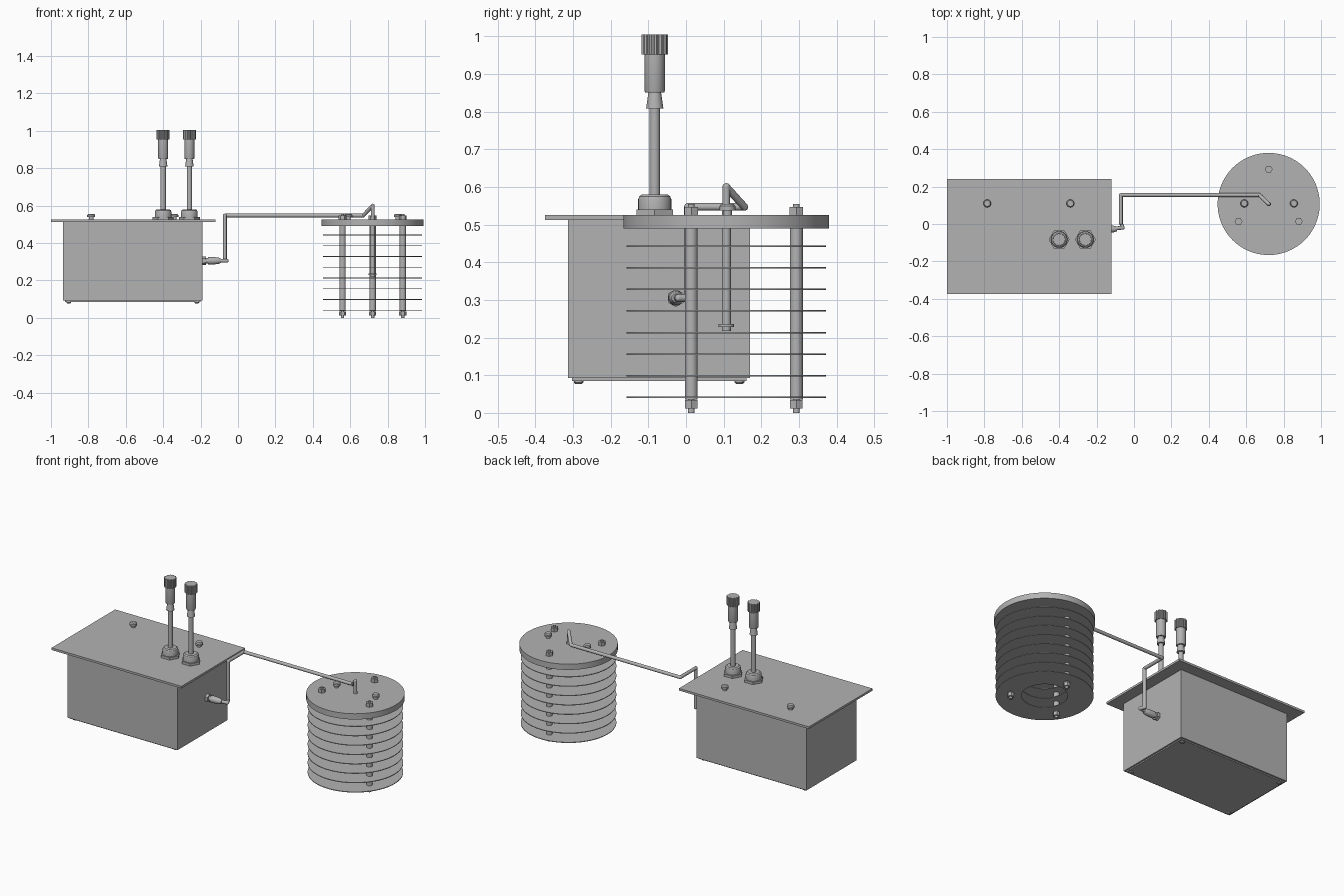
import bpy, bmesh, math
from mathutils import Vector

cube = bpy.data.objects.get("Cube")
if cube:
    bpy.data.objects.remove(cube, do_unlink=True)

metal = bpy.data.materials.new("plain grey")
metal.use_nodes = True
GREY = (0.45, 0.45, 0.45, 1)
metal.diffuse_color = GREY
metal.node_tree.nodes["Principled BSDF"].inputs["Base Color"].default_value = GREY
parts = []


def finish(name, bm):
    bmesh.ops.recalc_face_normals(bm, faces=bm.faces)
    mesh = bpy.data.meshes.new(name)
    bm.to_mesh(mesh)
    bm.free()
    mesh.materials.append(metal)
    obj = bpy.data.objects.new(name, mesh)
    bpy.context.collection.objects.link(obj)
    parts.append(obj)
    return obj


def box(name, x0, x1, y0, y1, z0, z1):
    bm = bmesh.new()
    bmesh.ops.create_cube(bm, size=1)
    for v in bm.verts:
        v.co = ((x0 + x1) / 2 + v.co.x * (x1 - x0),
                (y0 + y1) / 2 + v.co.y * (y1 - y0),
                (z0 + z1) / 2 + v.co.z * (z1 - z0))
    return finish(name, bm)


def turned(name, profile, at=(0, 0, 0), sides=24, axis=(0, 0, 1), ring=False, ridge=0):
    """Spin (radius, height) points round an axis; ridge cuts alternate grooves."""
    bm = bmesh.new()
    turn = Vector((0, 0, 1)).rotation_difference(Vector(axis))
    loops = []
    for r, h in profile:
        loop = []
        for i in range(sides):
            a = math.tau * i / sides
            rr = r - ridge * (i // 2 % 2)
            loop.append(bm.verts.new(Vector(at) + turn @ Vector((rr * math.cos(a), rr * math.sin(a), h))))
        loops.append(loop)
    pairs = list(zip(loops, loops[1:]))
    if ring:
        pairs.append((loops[-1], loops[0]))
    else:
        bm.faces.new(loops[0])
        bm.faces.new(loops[-1])
    for a, b in pairs:
        for i in range(sides):
            j = (i + 1) % sides
            bm.faces.new((a[i], a[j], b[j], b[i]))
    return finish(name, bm)


def rod(name, x, y, z0, z1, r, sides=24):
    return turned(name, [(r, z0), (r, z1)], (x, y, 0), sides)


def pipe(name, points, r):
    points = [Vector(p) for p in points]
    for a, b in zip(points, points[1:]):
        turned(name, [(r, 0), (r, (b - a).length)], a, 16, (b - a).normalized())
    for p in points[1:-1]:
        bm = bmesh.new()
        bmesh.ops.create_uvsphere(bm, u_segments=16, v_segments=10, radius=r)
        bmesh.ops.translate(bm, verts=bm.verts, vec=p)
        finish(name + "_elbow", bm)


# Housing with lid and bottom cover
TOP = 0.525
box("housing_lid", -1, -0.12, -0.375, 0.24, 0.512, TOP)
box("housing_body", -0.935, -0.19, -0.313, 0.17, 0.092, 0.512)
box("bottom_cover", -0.925, -0.2, -0.303, 0.16, 0.085, 0.092)
for x in (-0.905, -0.22):
    for y in (-0.285, 0.142):
        turned("cover_screw", [(0.009, 0.077), (0.013, 0.081), (0.013, 0.087)], (x, y, 0), 16)

# Round-headed screws on both lids
for x in (-0.785, -0.34, 0.59, 0.855):
    turned("lid_screw", [(0.012, TOP), (0.012, 0.538), (0.021, 0.538), (0.021, 0.549), (0.016, 0.555)],
           (x, 0.11, 0), 20)

# Two cable glands with upright connectors
for x in (-0.4, -0.26):
    at = (x, -0.083, 0)
    turned("gland_nut", [(0.056, TOP), (0.056, 0.54)], at, 6)
    turned("gland_dome", [(0.044, 0.54), (0.044, 0.567), (0.041, 0.575), (0.034, 0.58)], at, 32)
    rod("connector_cable", x, -0.083, 0.58, 0.81, 0.014)
    turned("connector_sleeve", [(0.023, 0.808), (0.017, 0.85)], at)
    turned("connector_body", [(0.025, 0.85), (0.027, 0.855), (0.027, 0.952)], at)
    turned("connector_knob", [(0.035, 0.952), (0.035, 1.005)], at, 48, ridge=0.004)

# Side fitting and the bent pipe
FIT = (-0.19, -0.027, 0.305)
turned("fitting_nut", [(0.024, 0), (0.024, 0.018)], FIT, 6, (1, 0, 0))
turned("fitting_collar", [(0.014, 0.018), (0.014, 0.03), (0.02, 0.03), (0.02, 0.06),
                          (0.017, 0.085), (0.011, 0.1)], FIT, 20, (1, 0, 0))
CX, CY = 0.72, 0.107
pipe("feed_pipe", [(-0.12, -0.025, 0.305), (-0.06, -0.02, 0.305), (-0.07, 0.005, 0.305),
                   (-0.07, 0.005, 0.547), (-0.07, 0.155, 0.547), (0.67, 0.155, 0.547),
                   (CX, CY, 0.6), (CX, CY, 0.235)], 0.01)
rod("centre_tube", CX, CY, 0.235, 0.535, 0.012)
rod("tube_flange", CX, CY, 0.228, 0.236, 0.021)
rod("tube_tip", CX, CY, 0.218, 0.228, 0.012)

# Stack of ring plates below the round cap
rod("round_cap", CX, CY, 0.49, TOP, 0.273, 96)
for i in range(8):
    z = 0.041 + 0.0574 * i
    turned("ring_plate", [(0.125, z - 0.002), (0.265, z - 0.002), (0.265, z + 0.002), (0.125, z + 0.002)],
           (CX, CY, 0), 96, ring=True)

# Three tie rods with studs and nuts
for i in range(3):
    a = math.radians(90 + 120 * i)
    x, y = CX + 0.186 * math.cos(a), CY + 0.186 * math.sin(a)
    rod("tie_rod", x, y, 0.036, 0.49, 0.017)
    rod("tie_stud", x, y, 0, 0.555, 0.009, 16)
    rod("lower_nut", x, y, 0.012, 0.034, 0.019, 6)
    rod("upper_nut", x, y, TOP, 0.547, 0.021, 6)

# Smooth the curved walls, keep edges sharp
bpy.ops.object.select_all(action="DESELECT")
for obj in parts:
    obj.select_set(True)
bpy.context.view_layer.objects.active = parts[0]
bpy.ops.object.shade_smooth_by_angle(angle=math.radians(30))
